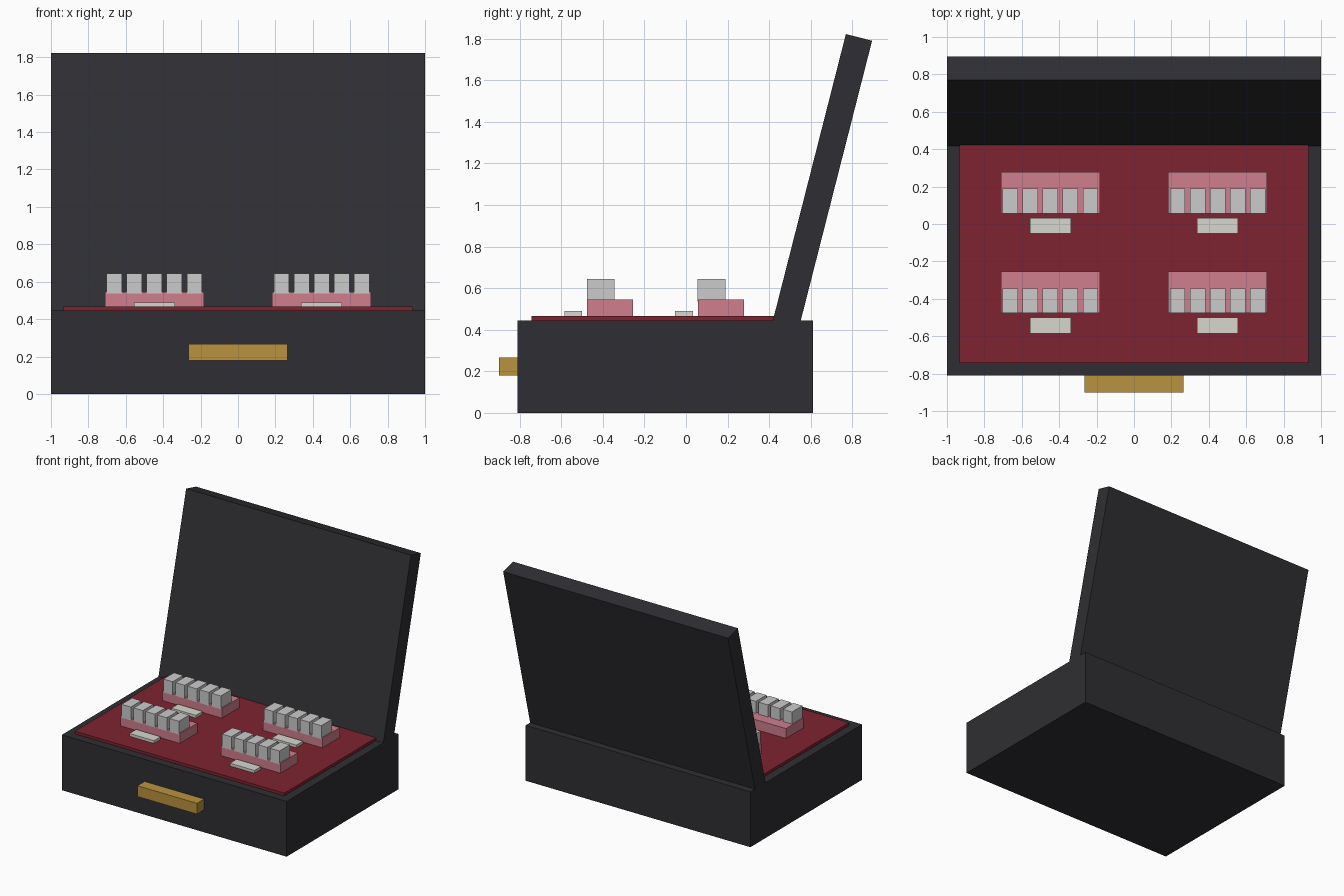
import bpy
import math
from mathutils import Matrix, Vector

if "Cube" in bpy.data.objects:
    bpy.data.objects.remove(bpy.data.objects["Cube"])


def material(name, rgb):
    m = bpy.data.materials.new(name)
    m.diffuse_color = (*rgb, 1.0)
    m.use_nodes = True
    m.node_tree.nodes["Principled BSDF"].inputs["Base Color"].default_value = m.diffuse_color
    return m


CASE = material("case_black", (0.028, 0.027, 0.032))
LINING = material("lining_red", (0.21, 0.017, 0.03))
GUM = material("gum_pink", (0.62, 0.21, 0.27))
TOOTH = material("tooth_white", (0.68, 0.68, 0.69))
TAG = material("tag_ivory", (0.68, 0.68, 0.62))
BRASS = material("brass", (0.49, 0.29, 0.05))


def box(name, x, y, z, mat):
    """Box given as (min, max) ranges on each axis."""
    centre = Vector([(a + b) / 2 for a, b in (x, y, z)])
    size = [b - a for a, b in (x, y, z)]
    bpy.ops.mesh.primitive_cube_add(size=1)
    ob = bpy.context.object
    ob.name = name
    ob.data.transform(Matrix.Diagonal((*size, 1)))
    ob.location = centre
    ob.data.materials.append(mat)
    return ob


# Case body, lining and front handle
box("case_base", (-1, 1), (-0.81, 0.61), (0, 0.445), CASE)
box("lining", (-0.932, 0.932), (-0.742, 0.542), (0.43, 0.467), LINING)
box("handle", (-0.265, 0.265), (-0.90, -0.80), (0.18, 0.267), BRASS)

# Open lid, leaning back from the rear of the base
tilt = math.radians(14.3)
length, thick = 1.42, 0.13
lid = box("lid", (-1, 1), (-thick / 2, thick / 2), (-length, 0), CASE)
lid.data.transform(Matrix.Translation((0, 0, -length / 2)))
lid.location = (0, 0.832, 1.806)
lid.rotation_euler.x = -tilt

# Four denture sets: gum block, five teeth and a small label plate
for row, y in (("front", -0.476), ("back", 0.057)):
    for side, x in (("left", -0.447), ("right", 0.447)):
        tag = f"{row}_{side}"
        box(f"gum_{tag}", (x - 0.264, x + 0.264), (y, y + 0.221), (0.46, 0.546), GUM)
        for i in range(5):
            tx = x + (i - 2) * 0.107
            box(f"tooth_{tag}_{i + 1}", (tx - 0.041, tx + 0.041),
                (y - 0.001, y + 0.132), (0.536, 0.643), TOOTH)
        box(f"label_plate_{tag}", (x - 0.109, x + 0.109),
            (y - 0.109, y - 0.024), (0.465, 0.489), TAG)
